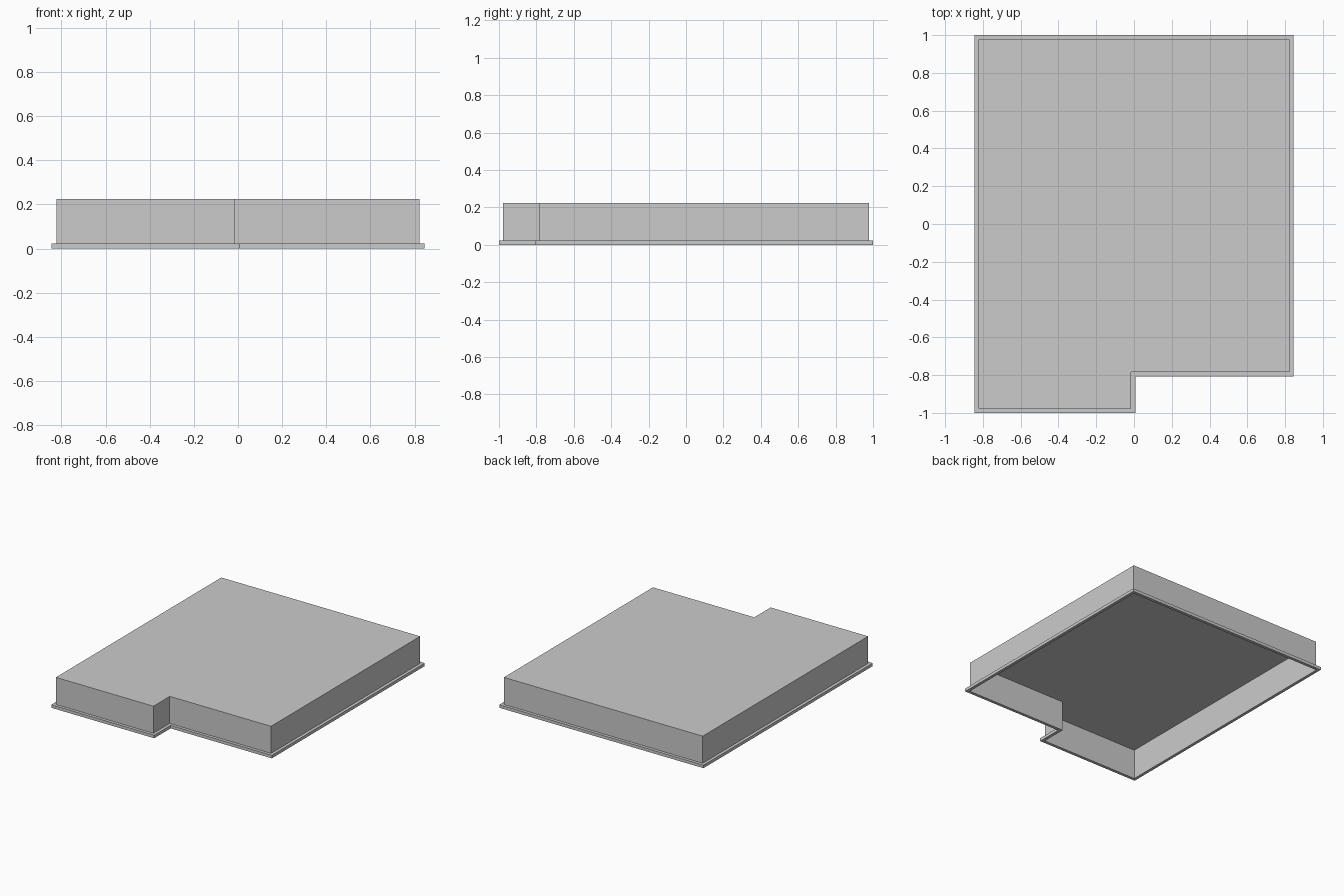
import bpy, bmesh

if "Cube" in bpy.data.objects:
    bpy.data.objects.remove(bpy.data.objects["Cube"])

W, NX, NY = 0.845, 0.007, -0.807   # half width, notch corner
T = 0.0225                         # flange width and thickness
H = 0.225                          # total height

grey = bpy.data.materials.new("light_grey")
grey.diffuse_color = (0.6, 0.6, 0.6, 1)
grey.use_nodes = True
grey.node_tree.nodes["Principled BSDF"].inputs["Base Color"].default_value = grey.diffuse_color


def outline(d):
    """Notched rectangle, counter-clockwise, inset by d."""
    l, r, f, b = -W + d, W - d, -1 + d, 1 - d
    return [(l, f), (NX - d, f), (NX - d, NY + d), (r, NY + d), (r, b), (l, b)]


def build(name, loops, closed=False, cap=False):
    """Skin a stack of (inset, height) outlines."""
    bm = bmesh.new()
    rings = [[bm.verts.new((x, y, z)) for x, y in outline(d)] for d, z in loops]
    pairs = list(zip(rings, rings[1:]))
    if closed:
        pairs.append((rings[-1], rings[0]))
    for a, b in pairs:
        for i in range(len(a)):
            j = (i + 1) % len(a)
            bm.faces.new((a[i], a[j], b[j], b[i]))
    if cap:
        bm.faces.new(rings[-1])
    mesh = bpy.data.meshes.new(name)
    bm.to_mesh(mesh)
    bm.free()
    mesh.materials.append(grey)
    obj = bpy.data.objects.new(name, mesh)
    bpy.context.collection.objects.link(obj)


# Bottom rim: a solid ring around the open underside
build("bottom_flange", [(0, 0), (0, T), (T, T), (T, 0)], closed=True)
# Thin hollow cover: walls and top, open below
build("hollow_cover", [(T, T), (T, H)], cap=True)
